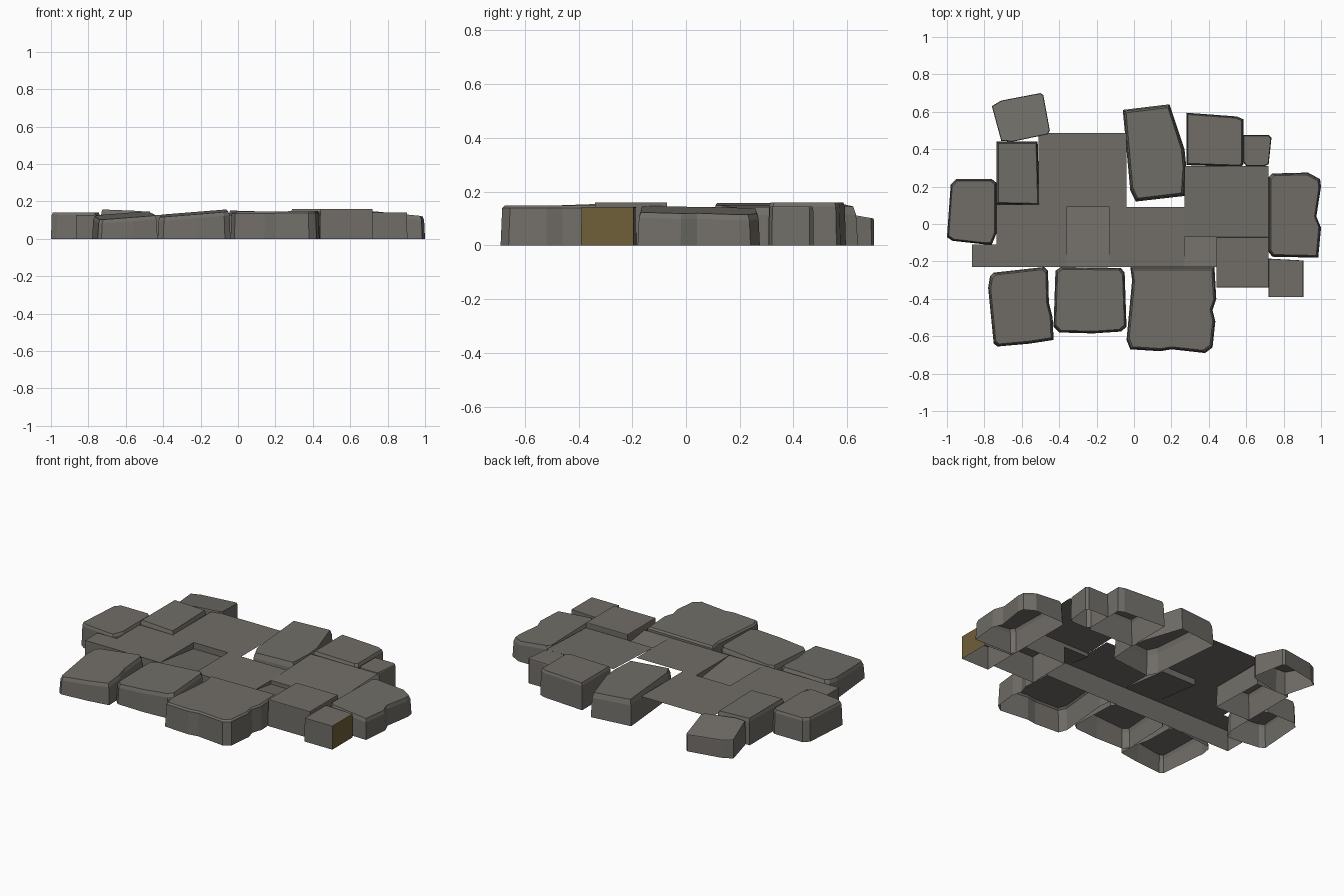
import bpy, bmesh

if "Cube" in bpy.data.objects:
    bpy.data.objects.remove(bpy.data.objects["Cube"])

def material(name, rgb):
    m = bpy.data.materials.new(name)
    m.diffuse_color = (*rgb, 1)
    m.use_nodes = True
    m.node_tree.nodes["Principled BSDF"].inputs["Base Color"].default_value = m.diffuse_color
    return m

STONE = material("grey stone", (0.165, 0.155, 0.138))
MOSS = material("olive stone", (0.16, 0.115, 0.042))

def finish(name, bm):
    bm.normal_update()
    me = bpy.data.meshes.new(name)
    bm.to_mesh(me)
    bm.free()
    me.materials.append(STONE)
    me.materials.append(MOSS)
    ob = bpy.data.objects.new(name, me)
    bpy.context.collection.objects.link(ob)
    return ob

def stone(name, outline, z, tilt=(0, 0), chamfer=0.012, drop=0.02, moss=None):
    """Open-bottomed block: outline clockwise from above, tilted top, worn upper edge."""
    pts = outline[::-1]
    n = len(pts)
    cx = (min(p[0] for p in pts) + max(p[0] for p in pts)) / 2
    cy = (min(p[1] for p in pts) + max(p[1] for p in pts)) / 2
    wx = max(abs(p[0] - cx) for p in pts)
    wy = max(abs(p[1] - cy) for p in pts)
    bm = bmesh.new()
    rings = []
    for inset, lower in ((0, None), (chamfer * 0.4, drop), (chamfer, 0)):
        ring = []
        for x, y in pts:
            px, py = cx + (x - cx) * (1 - inset / wx), cy + (y - cy) * (1 - inset / wy)
            h = 0 if lower is None else z + tilt[0] * (px - cx) + tilt[1] * (py - cy) - lower
            ring.append(bm.verts.new((px, py, h)))
        rings.append(ring)
    for a, b in zip(rings, rings[1:]):
        for i in range(n):
            j = (i + 1) % n
            bm.faces.new((a[i], a[j], b[j], b[i]))
    bm.faces.new(rings[-1])
    bm.normal_update()
    for f in bm.faces:
        if moss and f.normal.x > 0.9:
            f.material_index = 1
    return finish(name, bm)

# Raised stones round the edge
stone("back_left_stone", [(-.76, .63), (-.71, .66), (-.5, .70), (-.485, .69), (-.45, .5),
      (-.46, .48), (-.65, .44), (-.71, .445)], .122, (0, -.17), .003, .005)
stone("left_inner_stone", [(-.735, .44), (-.515, .44), (-.505, .10), (-.735, .105)], .153, (-.04, 0), .01, .02)
stone("left_stone", [(-.98, .21), (-.95, .24), (-.76, .24), (-.735, .22), (-.735, -.05),
      (-.76, -.11), (-.79, -.11), (-.97, -.09), (-1, -.07)], .142, (0, 0), .01, .015)
stone("front_left_stone", [(-.77, -.28), (-.75, -.26), (-.48, -.23), (-.46, -.25), (-.455, -.42),
      (-.435, -.5), (-.43, -.62), (-.56, -.64), (-.73, -.655), (-.75, -.64), (-.78, -.34)], .125, (.07, .07), .014, .02)
stone("front_middle_stone", [(-.42, -.25), (-.39, -.23), (-.07, -.235), (-.05, -.26), (-.04, -.55),
      (-.07, -.575), (-.22, -.585), (-.40, -.58), (-.43, -.55)], .137, (.08, .04), .012, .02)
stone("front_right_stone", [(-.02, -.23), (.43, -.23), (.44, -.4), (.42, -.46), (.435, -.52), (.42, -.66),
      (.38, -.69), (.2, -.67), (.14, -.68), (-.02, -.67), (-.04, -.62), (-.01, -.3)], .147, (.01, 0), .015, .01)
stone("back_middle_stone", [(-.06, .61), (.19, .64), (.27, .40), (.28, .30), (.27, .15),
      (.01, .12), (-.02, .18)], .147, (-.03, 0), .018, .03)
stone("back_right_stone", [(.28, .595), (.55, .575), (.585, .56), (.585, .32), (.57, .305), (.28, .315)], .16, (0, 0), .01, .015)
stone("small_back_stone", [(.585, .475), (.72, .475), (.735, .46), (.72, .32), (.70, .31), (.6, .31), (.585, .33)], .145, (0, 0), .004, .005)
stone("right_stone", [(.72, .25), (.74, .27), (.93, .275), (.995, .24), (1, .2), (.975, .04), (1, -.02),
      (.985, -.18), (.74, -.175), (.72, -.15)], .13, (-.1, -.02), .012, .02)
stone("inner_right_stone", [(.44, -.07), (.72, -.07), (.72, -.34), (.44, -.34)], .16, (0, 0), .002, .003)
stone("front_corner_stone", [(.72, -.185), (.905, -.195), (.905, -.39), (.72, -.39)], .142, (0, 0), .001, .002, moss=True)

# Paved middle: thin single-sided slabs (x0, x1, y0, y1, z at back, z at front)
BASE = .128
slabs = {
    "back_slab": (-.51, -.04, .09, .487, BASE, BASE),
    "left_slab": (-.735, -.36, -.23, .105, BASE, BASE),
    "left_end_slab": (-.865, -.735, -.23, -.11, BASE, BASE),
    "sunken_slab": (-.36, -.13, -.23, .09, .09, BASE),
    "middle_slab": (-.13, .27, -.23, .09, BASE, BASE),
    "right_slab": (.27, .72, -.07, .31, BASE + .015, BASE),
    "small_sunken_slab": (.27, .44, -.23, -.07, .105, BASE),
}
for name, (x0, x1, y0, y1, zb, zf) in slabs.items():
    bm = bmesh.new()
    top = [bm.verts.new(v) for v in ((x0, y0, zf), (x1, y0, zf), (x1, y1, zb), (x0, y1, zb))]
    bm.faces.new(top)
    if "sunken" in name:                    # lips round the sunken slabs
        lip = [bm.verts.new((v.co.x, v.co.y, BASE)) for v in top]
        for i, j in ((2, 3), (3, 0), (1, 2)):
            if i == 2:
                bm.faces.new((top[2], top[3], lip[3], lip[2]))
            elif i == 3:
                bm.faces.new((top[3], top[0], lip[3]))
            else:
                bm.faces.new((top[1], top[2], lip[2]))
    if y0 == -.23:                          # long front edge down to the ground
        low = [bm.verts.new((x, y0, 0)) for x in (x0, x1)]
        bm.faces.new((low[0], low[1], top[1], top[0]))
    if name == "left_end_slab":             # outer end
        end = bm.verts.new((x0, y1, 0))
        bm.faces.new((end, low[0], top[0], top[3]))
    finish(name, bm)
